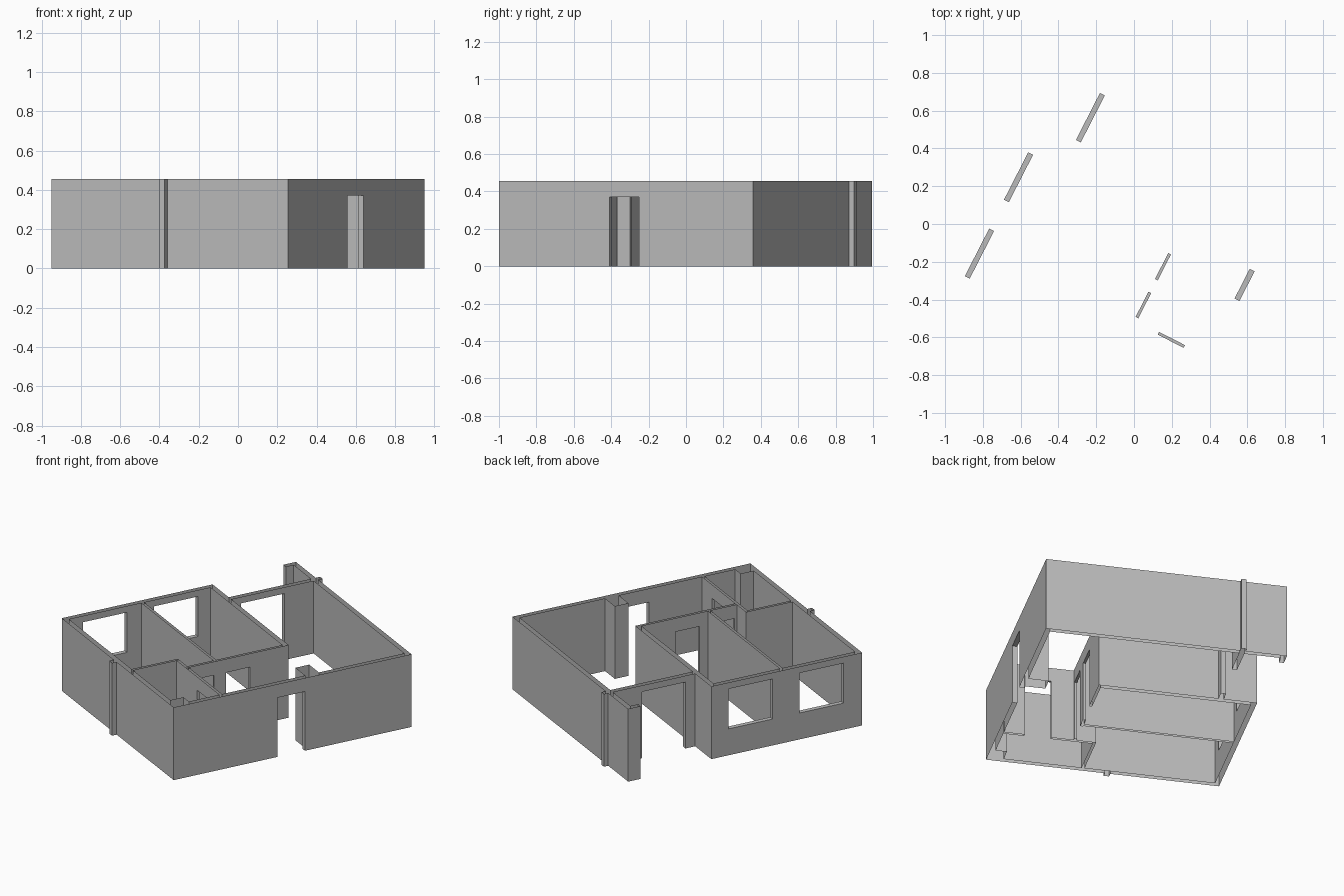
import bpy
import bmesh
import math
from mathutils import Matrix, Vector

cube = bpy.data.objects.get("Cube")
if cube:
    bpy.data.objects.remove(cube)

# One plaster colour for everything
plaster = bpy.data.materials.new("plaster_grey")
plaster.use_nodes = True
grey = (0.5, 0.5, 0.5, 1)
plaster.diffuse_color = grey
plaster.node_tree.nodes["Principled BSDF"].inputs["Base Color"].default_value = grey

HEIGHT, DOOR, HEAD, SILL = 0.455, 0.37, 0.415, 0.165
WIDTH, DEPTH = 1.354, 1.525      # inside the plan: s runs left, t runs back
THICK, THIN = 0.029, 0.016
BALCONY = 1.13

# Plan rectangles (s0, s1, t0, t1) for each part
parts = {
    "outer_walls": [
        (0, WIDTH, 0, THICK),
        (0, THICK, 0, DEPTH),
        (WIDTH - THICK, WIDTH, 0, 0.967),
        (0.435, WIDTH, 0.967 - THICK, 0.967),
        (0, 1.4, DEPTH - THICK, DEPTH),
    ],
    "balcony_wall": [
        (BALCONY, BALCONY + THICK, 0.967, DEPTH),
        (1.4 - THICK, 1.4, 1.445, DEPTH),
    ],
    "partition_walls": [
        (0.435, 0.435 + THIN, 0.31, 0.95),
        (0, 0.565, 0.31, 0.31 + THIN),
        (0.565 - THIN, 0.565, 0, 0.32),
        (0.44, WIDTH, 0.495, 0.495 + THIN),
    ],
    "pilasters": [
        (0.69, 0.722, -0.03, 0),
        (BALCONY, BALCONY + THICK, DEPTH, DEPTH + 0.028),
    ],
    "service_shafts": [
        (THICK, 0.095, THICK, 0.113),
        (THICK, 0.147, 0.86, 0.947),
    ],
}

# Openings: plan rectangle and bottom and top
openings = [
    (1.3, 1.4, 0.12, 0.403, SILL, HEAD),
    (1.3, 1.4, 0.575, 0.857, SILL, HEAD),
    (1.1, 1.2, 1.03, 1.31, 0, HEAD),
    (0.43, 0.46, 0.565, 0.719, 0, DOOR),
    (0.43, 0.46, 0.34, 0.49, 0, DOOR),
    (0.15, 0.304, 0.3, 0.33, 0, DOOR),
    (-0.01, THICK, 0.665, 0.842, 0, DOOR),
]


def inside(rect, s, t):
    return rect[0] < s < rect[1] and rect[2] < t < rect[3]


# Grid lines through every edge of the plan
rects = [r for group in parts.values() for r in group]
lines = [
    sorted({round(v, 4) for r in rects + openings for v in r[0:2]}),
    sorted({round(v, 4) for r in rects + openings for v in r[2:4]}),
    [0, SILL, DOOR, HEAD, HEIGHT],
]


def mid(axis, i):
    return (lines[axis][i] + lines[axis][i + 1]) / 2


# Each solid cell belongs to one part, so joined walls share no inner faces
owner = {}
for i in range(len(lines[0]) - 1):
    for j in range(len(lines[1]) - 1):
        s, t = mid(0, i), mid(1, j)
        name = next((n for n, g in parts.items() if any(inside(r, s, t) for r in g)), None)
        if name is None:
            continue
        for k in range(len(lines[2]) - 1):
            z = mid(2, k)
            if not any(inside(o, s, t) and o[4] < z < o[5] for o in openings):
                owner[i, j, k] = name

# Turn the plan to its place on the ground
place = Matrix.Translation((0.255, -1, 0)) @ Matrix.Rotation(math.radians(-27.1), 4, "Z")


def add_face(bm, cell, axis, side):
    a, b = [x for x in range(3) if x != axis]
    verts = []
    for da, db in ((0, 0), (1, 0), (1, 1), (0, 1)):
        index = list(cell)
        index[axis] += side
        index[a] += da
        index[b] += db
        s, t, z = (lines[n][index[n]] for n in range(3))
        verts.append(bm.verts.new(place @ Vector((-s, t, z))))
    face = bm.faces.new(verts)
    outward = Vector((0, 0, 0))
    outward[axis] = (1 if side else -1) * (-1 if axis == 0 else 1)
    face.normal_update()
    if face.normal.dot(place.to_3x3() @ outward) < 0:
        face.normal_flip()


# Wall shells, left open along the top and the ground
for name in parts:
    bm = bmesh.new()
    for cell in [c for c, n in owner.items() if n == name]:
        for axis in range(3):
            for side in (0, 1):
                near = list(cell)
                near[axis] += 2 * side - 1
                open_end = axis == 2 and near[2] in (-1, len(lines[2]) - 1)
                if tuple(near) not in owner and not open_end:
                    add_face(bm, cell, axis, side)
    bmesh.ops.remove_doubles(bm, verts=bm.verts, dist=0.0002)
    bmesh.ops.dissolve_limit(bm, angle_limit=0.02, verts=bm.verts, edges=bm.edges)
    mesh = bpy.data.meshes.new(name)
    bm.to_mesh(mesh)
    bm.free()
    mesh.materials.append(plaster)
    bpy.context.collection.objects.link(bpy.data.objects.new(name, mesh))
